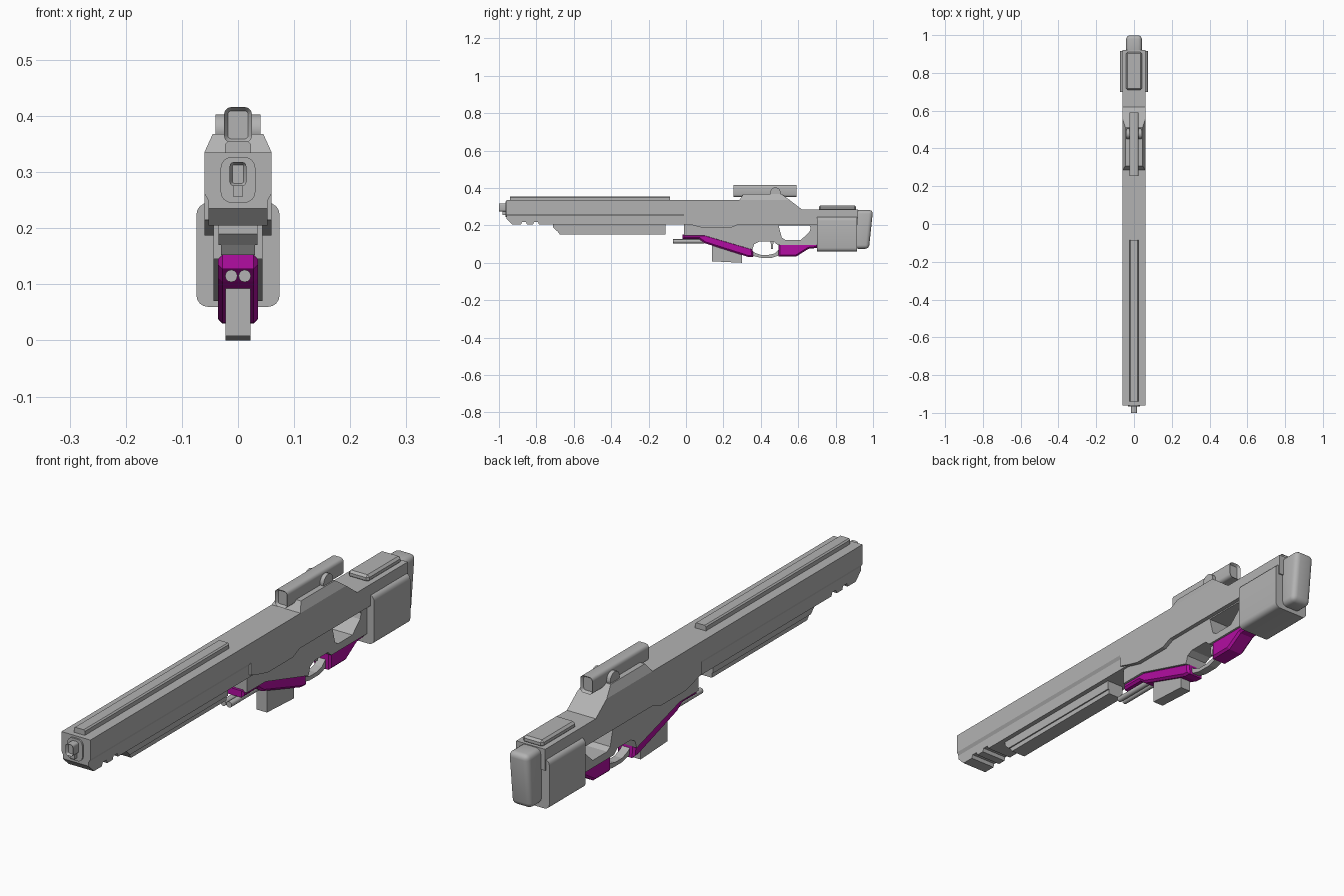
import bpy, bmesh, math
from mathutils import Matrix

cube = bpy.data.objects.get("Cube")
if cube:
    bpy.data.objects.remove(cube)


def material(name, rgb):
    m = bpy.data.materials.new(name)
    m.use_nodes = True
    color = (*rgb, 1)
    m.diffuse_color = color
    m.node_tree.nodes["Principled BSDF"].inputs["Base Color"].default_value = color
    return m


GREY = material("grey metal", (0.45, 0.45, 0.45))
PURPLE = material("purple grip", (0.45, 0.004, 0.36))


def finish(bm, name, mat=GREY, smooth=False):
    bmesh.ops.recalc_face_normals(bm, faces=bm.faces)
    mesh = bpy.data.meshes.new(name)
    bm.to_mesh(mesh)
    bm.free()
    mesh.materials.append(mat)
    ob = bpy.data.objects.new(name, mesh)
    bpy.context.collection.objects.link(ob)
    if smooth:
        bpy.ops.object.select_all(action='DESELECT')
        ob.select_set(True)
        bpy.context.view_layer.objects.active = ob
        bpy.ops.object.shade_smooth_by_angle(angle=math.radians(35))
    return ob


def prism(name, points, half, mat=GREY, chamfer=0):
    """Side profile in (y, z), extruded evenly to both sides."""
    bm = bmesh.new()
    face = bm.faces.new([bm.verts.new((-half, y, z)) for y, z in points])
    ext = bmesh.ops.extrude_face_region(bm, geom=[face])
    moved = [v for v in ext["geom"] if isinstance(v, bmesh.types.BMVert)]
    bmesh.ops.translate(bm, verts=moved, vec=(2 * half, 0, 0))
    if chamfer:
        rim = [e for e in bm.edges if abs(e.verts[0].co.x - e.verts[1].co.x) < 1e-5]
        bmesh.ops.bevel(bm, geom=rim, offset=chamfer, segments=1, affect='EDGES')
    return finish(bm, name, mat)


def box(name, half, ys, zs, bevel=0, segments=3, along_y=False, recess=0):
    """Box centred on x; rounds all edges or only those running along y."""
    bm = bmesh.new()
    size = (2 * half, ys[1] - ys[0], zs[1] - zs[0])
    mat4 = Matrix.Translation((0, sum(ys) / 2, sum(zs) / 2)) @ Matrix.Diagonal((*size, 1))
    bmesh.ops.create_cube(bm, size=1, matrix=mat4)
    if bevel:
        edges = [e for e in bm.edges if not along_y
                 or abs(e.verts[0].co.y - e.verts[1].co.y) > 1e-5]
        bmesh.ops.bevel(bm, geom=edges, offset=bevel, segments=segments,
                        profile=0.5, affect='EDGES')
    if recess:
        bm.normal_update()
        ends = [f for f in bm.faces if abs(f.normal.y) > 0.9]
        bmesh.ops.inset_individual(bm, faces=ends, thickness=recess)
        for f in ends:
            bmesh.ops.translate(bm, verts=f.verts, vec=-f.normal * 0.01)
    return finish(bm, name, smooth=bevel > 0 and segments > 1)


def cylinder(name, radius, length, center, axis, sides=20):
    bm = bmesh.new()
    turn = Matrix.Rotation(math.pi / 2, 4, 'Y' if axis == 'X' else 'X')
    bmesh.ops.create_cone(bm, cap_ends=True, segments=sides, radius1=radius, radius2=radius,
                          depth=length, matrix=Matrix.Translation(center) @ turn)
    return finish(bm, name, smooth=True)


# Upper body, full width
prism("upper_receiver", [(-0.01, 0.335), (0.555, 0.335), (0.62, 0.285), (0.92, 0.285),
                         (0.92, 0.205), (0.28, 0.205), (0.24, 0.187), (0.09, 0.187),
                         (0.04, 0.2), (-0.01, 0.215)], 0.06)

# Barrel shroud with an undercut lower edge
bm = bmesh.new()
section = [(0.06, 0.335), (0.06, 0.262), (0.053, 0.25)]
section += [(-x, z) for x, z in reversed(section)]
face = bm.faces.new([bm.verts.new((x, -0.96, z)) for x, z in section])
ext = bmesh.ops.extrude_face_region(bm, geom=[face])
bmesh.ops.translate(bm, vec=(0, 0.96, 0),
                    verts=[v for v in ext["geom"] if isinstance(v, bmesh.types.BMVert)])
finish(bm, "barrel_shroud")

# Lower shroud with two notches under the nose
nose = [(-0.96, 0.252), (-0.96, 0.235), (-0.93, 0.205)]
for y in (-0.882, -0.818):
    nose += [(y, 0.205), (y + 0.005, 0.218), (y + 0.027, 0.218), (y + 0.032, 0.205)]
prism("lower_shroud", nose + [(0.02, 0.205), (0.02, 0.252)], 0.053)

# Fore rail: straight upper half and tapered lower half
prism("fore_rail", [(-0.71, 0.207), (-0.71, 0.19), (-0.69, 0.17), (-0.11, 0.17),
                    (-0.11, 0.207)], 0.035)
prism("fore_rail_keel", [(-0.69, 0.172), (-0.675, 0.152), (-0.11, 0.152),
                         (-0.11, 0.172)], 0.03)

# Top rail, muzzle collar and muzzle
box("top_rail", 0.023, (-0.94, -0.085), (0.33, 0.355), 0.005, 1, True)
box("muzzle_collar", 0.031, (-0.966, -0.95), (0.245, 0.327), 0.02, 4, True)
box("muzzle", 0.015, (-1.0, -0.95), (0.275, 0.318), 0.008, 3, True, 0.005)
box("muzzle_lug", 0.008, (-0.98, -0.95), (0.256, 0.278))

# Narrow lower receiver with a thumb hole cut through it
lower = prism("lower_receiver", [(-0.01, 0.24), (-0.01, 0.145), (0.1, 0.145), (0.355, 0.07),
                                 (0.365, 0.1), (0.39, 0.113), (0.47, 0.113), (0.49, 0.095),
                                 (0.72, 0.095), (0.72, 0.24)], 0.044)
hole = prism("thumb_hole_cutter", [(0.495, 0.2), (0.66, 0.2), (0.667, 0.185), (0.66, 0.165),
                                   (0.615, 0.123), (0.53, 0.123), (0.512, 0.135)], 0.1)
cut = lower.modifiers.new("thumb_hole", 'BOOLEAN')
cut.operation = 'DIFFERENCE'
cut.solver = 'EXACT'
cut.object = hole
bpy.context.view_layer.update()
cut_mesh = bpy.data.meshes.new_from_object(
    lower.evaluated_get(bpy.context.evaluated_depsgraph_get()))
lower.modifiers.clear()
lower.data = cut_mesh
bpy.data.objects.remove(hole)

# Purple fore grip and rear grip
prism("fore_grip", [(-0.02, 0.152), (0.1, 0.152), (0.355, 0.077), (0.36, 0.03),
                    (0.33, 0.032), (0.1, 0.105), (0.07, 0.127), (-0.02, 0.127)],
      0.036, PURPLE, 0.008)
prism("rear_grip", [(0.495, 0.103), (0.705, 0.103), (0.705, 0.08), (0.655, 0.075),
                    (0.59, 0.034), (0.495, 0.034)], 0.036, PURPLE, 0.008)

# Trigger, guard and magazine
prism("trigger_guard", [(0.345, 0.04), (0.40, 0.027), (0.46, 0.027), (0.50, 0.04),
                        (0.50, 0.075), (0.475, 0.05), (0.44, 0.042), (0.40, 0.042),
                        (0.365, 0.055), (0.345, 0.075)], 0.016)
prism("trigger", [(0.452, 0.118), (0.455, 0.075), (0.464, 0.075), (0.468, 0.118)], 0.006)
prism("magazine", [(0.14, 0.11), (0.14, 0.008), (0.30, 0.0), (0.30, 0.08)], 0.022)

# Twin tubes under the fore grip
for side, x in (("left", 0.012), ("right", -0.012)):
    cylinder(side + "_tube", 0.011, 0.17, (x, 0.015, 0.115), 'Y', 12)

# Raised sight mount, narrowing to the top
bm = bmesh.new()
rings = [[bm.verts.new(c) for c in ((-w, a, z), (w, a, z), (w, b, z), (-w, b, z))]
         for w, a, b, z in ((0.06, 0.285, 0.555, 0.335), (0.045, 0.308, 0.51, 0.368))]
bm.faces.new(rings[0])
bm.faces.new(rings[1])
for i in range(4):
    j = (i + 1) % 4
    bm.faces.new((rings[0][i], rings[0][j], rings[1][j], rings[1][i]))
finish(bm, "sight_mount")

# Sight with recessed ends and side knobs
box("sight", 0.025, (0.255, 0.59), (0.352, 0.416), 0.013, 3, True, 0.007)
cylinder("sight_knobs", 0.028, 0.08, (0, 0.478, 0.375), 'X')

# Stock: cheek rest, wide block and rounded butt pad
box("cheek_rest", 0.042, (0.71, 0.91), (0.28, 0.307), 0.008, 1)
box("stock_block", 0.074, (0.70, 0.915), (0.06, 0.245), 0.02, 4, True)
pad = box("butt_pad", 0.042, (0.90, 1.0), (0.075, 0.282), 0.02, 4)
for v in pad.data.vertices:
    low = (0.282 - v.co.z) / 0.207
    if v.co.y > 0.95:
        v.co.y -= 0.022 * low
